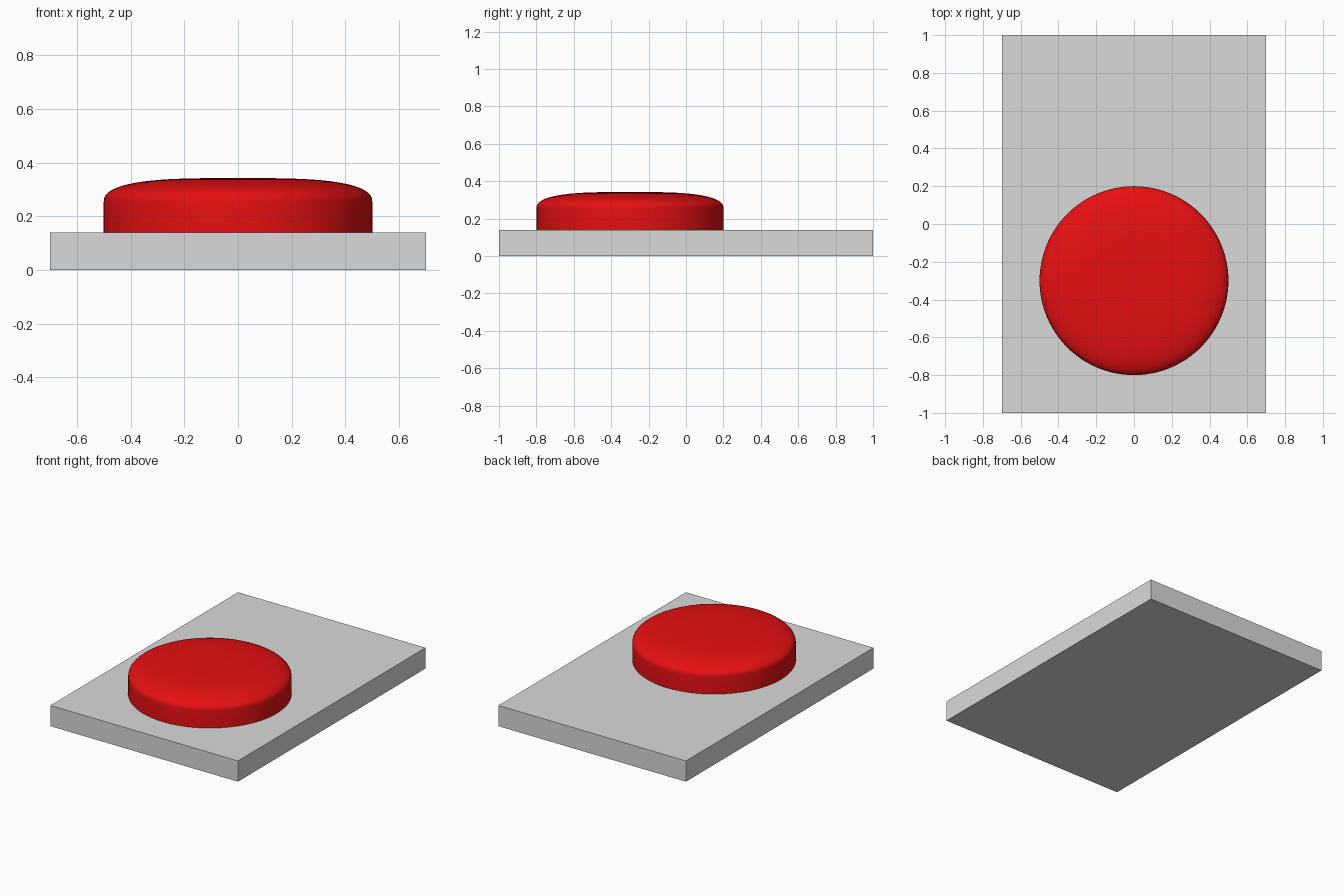
import bpy, bmesh, math

cube = bpy.data.objects.get("Cube")
if cube:
    bpy.data.objects.remove(cube, do_unlink=True)


def make_material(name, colour):
    mat = bpy.data.materials.new(name)
    mat.use_nodes = True
    mat.diffuse_color = colour
    mat.node_tree.nodes["Principled BSDF"].inputs["Base Color"].default_value = colour
    return mat


grey = make_material("light_grey", (0.7, 0.7, 0.7, 1))
red = make_material("bright_red", (0.8, 0.005, 0.006, 1))

# Base plate
bpy.ops.mesh.primitive_cube_add(size=1, location=(0, 0, 0.07))
base = bpy.context.object
base.name = "base_plate"
base.scale = (1.4, 2, 0.14)
bpy.ops.object.transform_apply(location=False, rotation=False, scale=True)
base.data.materials.append(grey)

# Round button: straight wall, rounded shoulder, slightly domed top
RADIUS, BASE_Z, WALL_Z, TOP_Z = 0.5, 0.14, 0.255, 0.342
STEPS, SIDES = 16, 96
profile = [(0, BASE_Z), (RADIUS, BASE_Z), (RADIUS, WALL_Z)]
for i in range(1, STEPS + 1):
    a = math.pi / 2 * i / STEPS
    r = RADIUS * max(math.cos(a), 0) ** 0.6
    z = WALL_Z + (TOP_Z - WALL_Z) * math.sin(a) ** 0.85
    profile.append((r if i < STEPS else 0, z))

bm = bmesh.new()
verts = [bm.verts.new((r, 0, z)) for r, z in profile]
edges = [bm.edges.new(pair) for pair in zip(verts, verts[1:])]
bmesh.ops.spin(bm, geom=verts + edges, cent=(0, 0, 0), axis=(0, 0, 1),
               angle=math.tau, steps=SIDES)
bmesh.ops.remove_doubles(bm, verts=bm.verts, dist=0.0001)
bmesh.ops.recalc_face_normals(bm, faces=bm.faces)
mesh = bpy.data.meshes.new("button")
bm.to_mesh(mesh)
bm.free()
mesh.materials.append(red)
button = bpy.data.objects.new("button", mesh)
button.location = (0, -0.3, 0)
bpy.context.collection.objects.link(button)

# Smooth the button while keeping its lower rim sharp
bpy.ops.object.select_all(action="DESELECT")
button.select_set(True)
bpy.context.view_layer.objects.active = button
bpy.ops.object.shade_smooth_by_angle(angle=math.radians(50))
